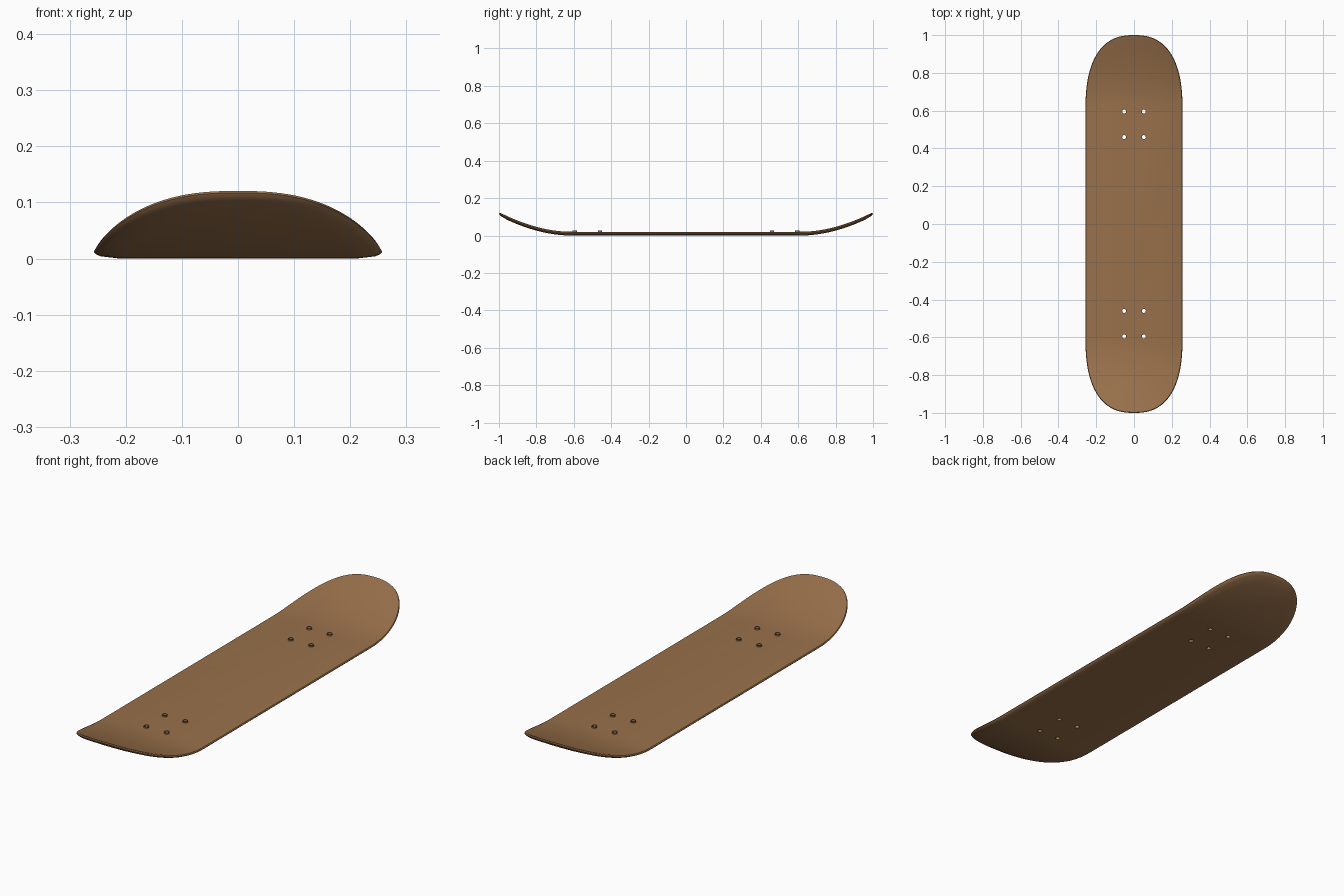
import bpy, bmesh, math

if "Cube" in bpy.data.objects:
    bpy.data.objects.remove(bpy.data.objects["Cube"])

# ---------- single wood colour ----------
wood = bpy.data.materials.new("brown wood")
wood.diffuse_color = (0.32, 0.165, 0.07, 1)
wood.use_nodes = True
wood.node_tree.nodes["Principled BSDF"].inputs["Base Color"].default_value = wood.diffuse_color

HALF_W, END_Y, END_LEN, STEPS = 0.257, 0.6, 0.4, 28
# rim section from underside to top: (inset from outline, height)
RIM = [(0.045, 0.0), (0.012, 0.004), (0.003, 0.008), (0.0, 0.012),
       (0.003, 0.017), (0.011, 0.020)]


def lift(y):
    """Upward kick of nose and tail."""
    t = max(0.0, (abs(y) - 0.62) / 0.38)
    return 0.105 * t ** 1.85


def side(inset):
    """Right-hand half outline, tail tip to nose tip."""
    quarter = []
    for i in range(STEPS + 1):
        a = math.pi / 2 * i / STEPS
        x = (HALF_W - inset) * max(0.0, math.cos(a)) ** 0.8
        y = END_Y + (END_LEN - inset) * math.sin(a) ** 0.8
        quarter.append((0.0 if i == STEPS else x, y))
    return [(x, -y) for x, y in reversed(quarter)] + quarter


def finish(bm, name):
    bmesh.ops.recalc_face_normals(bm, faces=bm.faces)
    me = bpy.data.meshes.new(name)
    bm.to_mesh(me)
    bm.free()
    me.materials.append(wood)
    ob = bpy.data.objects.new(name, me)
    bpy.context.collection.objects.link(ob)
    bpy.ops.object.select_all(action='DESELECT')
    ob.select_set(True)
    bpy.context.view_layer.objects.active = ob
    return ob


# ---------- bolt hole positions ----------
HOLES = [(sx * 0.052, sy * y) for sx in (-1, 1) for sy in (-1, 1) for y in (0.46, 0.595)]


def tube(bm, x, y, loops, n=16):
    """Closed ring of quads through (radius, z) loops."""
    rings = [[bm.verts.new((x + r * math.cos(2 * math.pi * i / n),
                            y + r * math.sin(2 * math.pi * i / n), z))
              for i in range(n)] for r, z in loops]
    for a, b in zip(rings, rings[1:] + rings[:1]):
        for i in range(n):
            j = (i + 1) % n
            bm.faces.new((a[i], a[j], b[j], b[i]))


# ---------- hole cutter ----------
bm = bmesh.new()
for x, y in HOLES:
    v = bmesh.ops.create_cone(bm, cap_ends=True, segments=16, radius1=0.0115,
                              radius2=0.0115, depth=0.2)["verts"]
    bmesh.ops.translate(bm, verts=v, vec=(x, y, 0))
cutter = finish(bm, "hole_cutter")
cutter.hide_render = True

# ---------- deck ----------
bm = bmesh.new()
rings = []
for inset, z in RIM:
    half = side(inset)
    loop = half + [(-x, y) for x, y in reversed(half[1:-1])]
    rings.append([bm.verts.new((x, y, z + lift(y))) for x, y in loop])
m = len(rings[0])
for a, b in zip(rings, rings[1:]):
    for i in range(m):
        j = (i + 1) % m
        bm.faces.new((a[i], a[j], b[j], b[i]))
for r in (rings[0], rings[-1]):          # underside and top, in cross strips
    for i in range(m // 2):
        quad = [r[i], r[i + 1], r[m - i - 1], r[(m - i) % m]]
        bm.faces.new(list(dict.fromkeys(quad)))
deck = finish(bm, "deck")
cut = deck.modifiers.new("bolt holes", 'BOOLEAN')
cut.operation, cut.solver, cut.object = 'DIFFERENCE', 'EXACT', cutter
bpy.ops.object.modifier_apply(modifier=cut.name)
bpy.data.objects.remove(cutter)
bpy.ops.object.shade_smooth_by_angle(angle=math.radians(35))

# ---------- thin sleeves lining the bolt holes ----------
bm = bmesh.new()
for x, y in HOLES:
    tube(bm, x, y, [(0.0118, 0.0), (0.0118, 0.026), (0.0105, 0.026), (0.0105, 0.0)])
finish(bm, "bolt_hole_sleeves")
bpy.ops.object.shade_smooth_by_angle(angle=math.radians(35))
